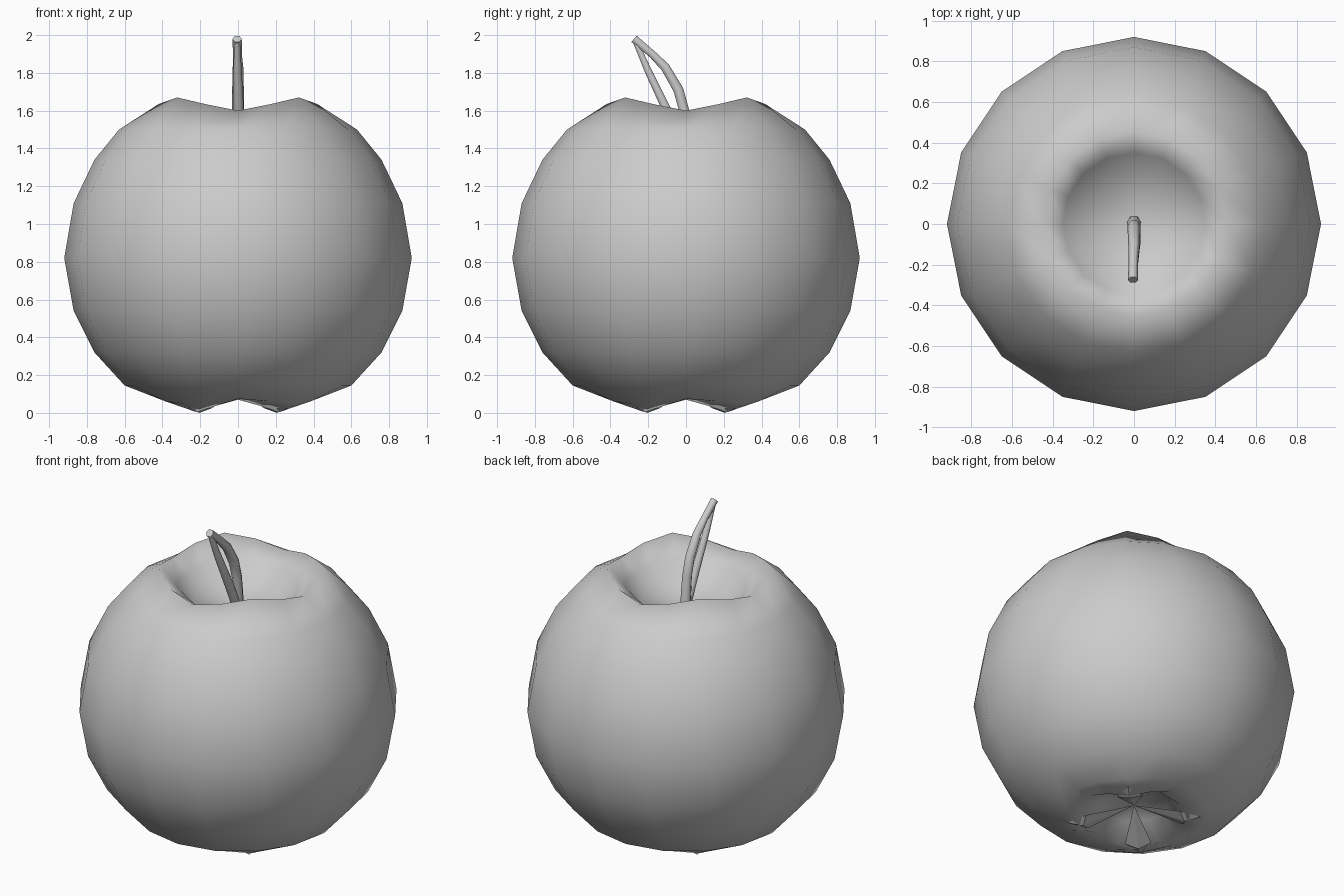
import bpy, bmesh, math
from mathutils import Vector

if "Cube" in bpy.data.objects:
    bpy.data.objects.remove(bpy.data.objects["Cube"])

grey = bpy.data.materials.new("plain grey")
grey.use_nodes = True
grey.diffuse_color = (0.6, 0.6, 0.6, 1)
grey.node_tree.nodes["Principled BSDF"].inputs["Base Color"].default_value = (0.6, 0.6, 0.6, 1)

SIDES = 16


def finish(bm, name, smooth):
    bmesh.ops.recalc_face_normals(bm, faces=bm.faces)
    mesh = bpy.data.meshes.new(name)
    bm.to_mesh(mesh)
    bm.free()
    mesh.materials.append(grey)
    for p in mesh.polygons:
        p.use_smooth = smooth
    obj = bpy.data.objects.new(name, mesh)
    bpy.context.collection.objects.link(obj)
    return obj


# Fruit body: rings of (radius, height, extra height on the four diagonal lobes)
rings = [(0.2, 0.13, 0), (0.31, 0.07, -0.066), (0.42, 0.075, -0.025),
         (0.6, 0.145, 0), (0.76, 0.32, 0), (0.87, 0.54, 0), (0.92, 0.82, 0),
         (0.87, 1.11, 0), (0.76, 1.34, 0), (0.63, 1.5, 0),
         (0.455, 1.6, 0.07), (0.35, 1.53, 0.03), (0.25, 1.45, 0)]
bm = bmesh.new()
loops = []
for r, z, lobe in rings:
    loop = []
    for i in range(SIDES):
        a = math.tau * i / SIDES
        height = z + lobe * math.sin(2 * a) ** 2
        loop.append(bm.verts.new((r * math.cos(a), r * math.sin(a), height)))
    loops.append(loop)
for low, high in zip(loops, loops[1:]):
    for i in range(SIDES):
        j = (i + 1) % SIDES
        bm.faces.new((low[i], low[j], high[j], high[i]))
for loop, z in ((loops[0], 0.17), (loops[-1], 1.39)):
    centre = bm.verts.new((0, 0, z))
    for i in range(SIDES):
        bm.faces.new((loop[i], loop[(i + 1) % SIDES], centre))
finish(bm, "fruit_body", True)

# Dried flower end: four pointed flaps reaching out to the lobes
bm = bmesh.new()
for k in range(4):
    a = math.pi / 4 + k * math.pi / 2
    out = Vector((math.cos(a), math.sin(a), 0))
    side = Vector((-out.y, out.x, 0))
    up = Vector((0, 0, 1))
    root = bm.verts.new(up * 0.12)
    tip = bm.verts.new(out * 0.385 + up * 0.024)
    mid = bm.verts.new(out * 0.29)
    left = bm.verts.new(out * 0.27 + side * 0.075 + up * 0.025)
    right = bm.verts.new(out * 0.27 - side * 0.075 + up * 0.025)
    for tri in ((root, left, mid), (left, tip, mid), (tip, right, mid), (right, root, mid)):
        bm.faces.new(tri)
finish(bm, "flower_end_flaps", False)


# Stem: a bent tube with a thin straight strand beneath it
def tube(name, path, thickness):
    curve = bpy.data.curves.new(name, "CURVE")
    curve.dimensions = "3D"
    curve.bevel_depth = thickness
    curve.bevel_resolution = 1
    curve.use_fill_caps = True
    spline = curve.splines.new("POLY")
    spline.points.add(len(path) - 1)
    for p, (x, y, z, scale) in zip(spline.points, path):
        p.co = (x, y, z, 1)
        p.radius = scale
    curve.materials.append(grey)
    obj = bpy.data.objects.new(name, curve)
    bpy.context.collection.objects.link(obj)


tube("stem", [(0, 0.01, 1.38, 1.1), (0, -0.01, 1.6, 1), (0, -0.04, 1.71, 1),
              (0, -0.11, 1.83, 0.9), (-0.003, -0.18, 1.9, 0.75), (-0.005, -0.275, 1.98, 0.8)], 0.031)
tube("stem_strand", [(0.005, 0, 1.38, 1), (0.004, -0.1, 1.6, 1),
                     (-0.002, -0.2, 1.81, 0.8), (-0.005, -0.265, 1.96, 0.6)], 0.027)
